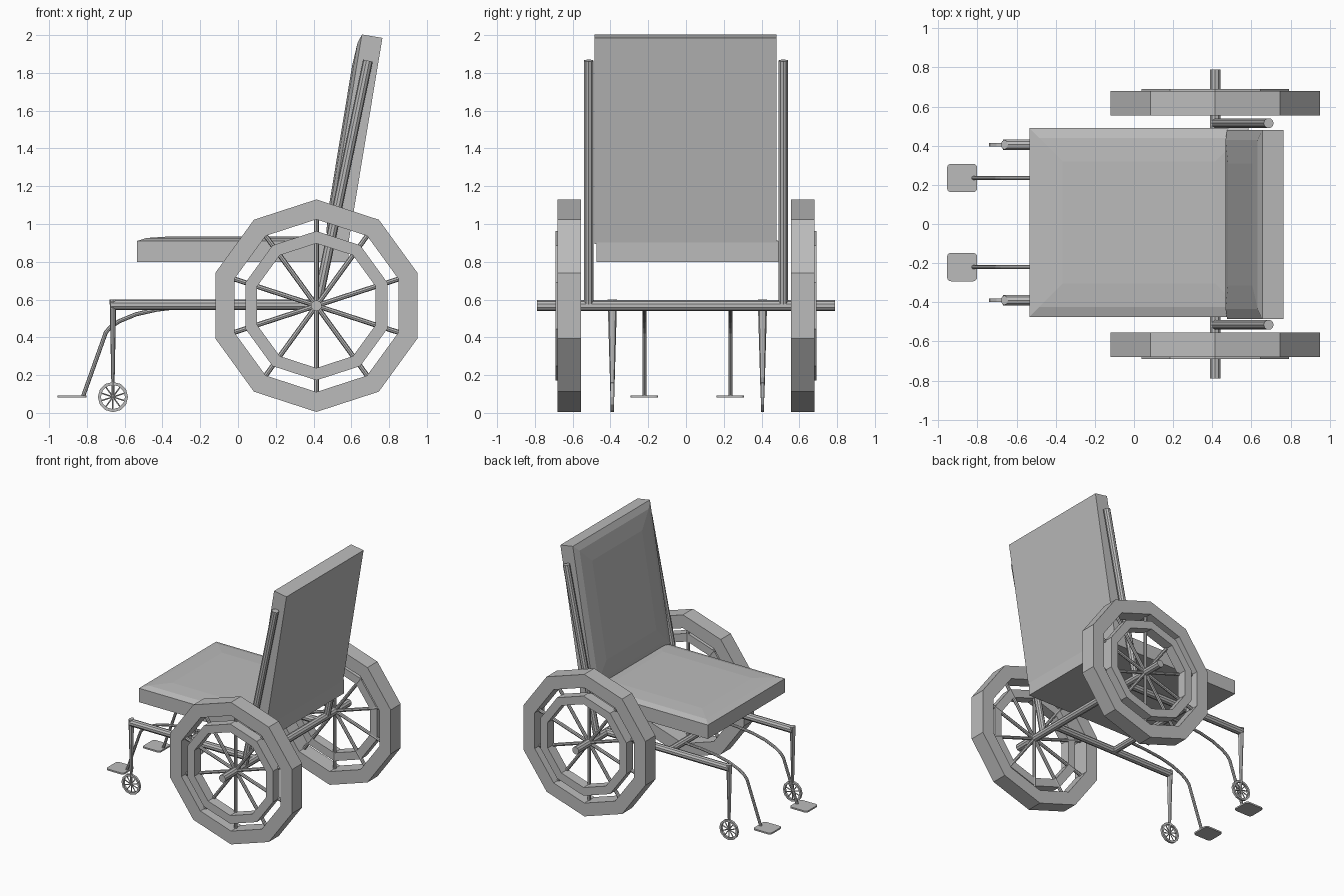
import bpy, bmesh, math
from mathutils import Vector, Matrix

if "Cube" in bpy.data.objects:
    bpy.data.objects.remove(bpy.data.objects["Cube"])

grey = bpy.data.materials.new("plain grey")
grey.diffuse_color = (0.5, 0.5, 0.5, 1)
grey.use_nodes = True
grey.node_tree.nodes["Principled BSDF"].inputs["Base Color"].default_value = grey.diffuse_color


def finish(name, bm):
    bmesh.ops.recalc_face_normals(bm, faces=bm.faces)
    me = bpy.data.meshes.new(name)
    bm.to_mesh(me)
    bm.free()
    me.materials.append(grey)
    ob = bpy.data.objects.new(name, me)
    bpy.context.collection.objects.link(ob)
    return ob


def rod(bm, a, b, r1, r2=None, sides=10, flat=1.0):
    a, b = Vector(a), Vector(b)
    d = b - a
    m = (Matrix.Translation((a + b) / 2)
         @ d.to_track_quat('Z', 'Y').to_matrix().to_4x4()
         @ Matrix.Diagonal((flat, 1, 1, 1)))
    bmesh.ops.create_cone(bm, cap_ends=True, segments=sides, radius1=r1,
                          radius2=r1 if r2 is None else r2,
                          depth=d.length, matrix=m)


def ring(bm, c, r_out, r_in, y0, y1, n):
    """Flat-sided ring around the y axis with a corner at the top."""
    loops = []
    for i in range(n):
        t = math.pi / 2 + 2 * math.pi * i / n
        loops.append([bm.verts.new((c[0] + r * math.cos(t), y, c[2] + r * math.sin(t)))
                      for r, y in ((r_out, y0), (r_out, y1), (r_in, y1), (r_in, y0))])
    for i in range(n):
        p, q = loops[i], loops[(i + 1) % n]
        for k in range(4):
            bm.faces.new((p[k], p[(k + 1) % 4], q[(k + 1) % 4], q[k]))


def spokes(bm, c, length, r, n, sides):
    for i in range(n):
        t = math.pi / 2 + 2 * math.pi * i / n
        e = Vector(c) + Vector((math.cos(t), 0, math.sin(t))) * length
        rod(bm, c, e, r, sides=sides)


def cushion(name, length, y0, y1, matrix):
    """Block with a softly crowned top face."""
    bm = bmesh.new()
    prev = None
    for inset, h in ((0, 0), (0, 0.11), (0.05, 0.126), (0.17, 0.134)):
        vs = [bm.verts.new(matrix @ Vector(p)) for p in (
            (inset, y0 + inset, h), (length - inset, y0 + inset, h),
            (length - inset, y1 - inset, h), (inset, y1 - inset, h))]
        if prev is None:
            bm.faces.new(vs)
        else:
            for k in range(4):
                j = (k + 1) % 4
                bm.faces.new((prev[k], prev[j], vs[j], vs[k]))
        prev = vs
    bm.faces.new(prev)
    return finish(name, bm)


# Seat and tilted backrest
cushion("seat", 1.12, -0.475, 0.49, Matrix.Translation((-0.535, 0, 0.80)))
a = math.radians(9.4)
s, c = math.sin(a), math.cos(a)
cushion("backrest", 1.105, -0.485, 0.48, Matrix((
    (s, 0, -c, 0.584), (0, 1, 0, 0), (c, 0, s, 0.895), (0, 0, 0, 1))))

AX, AZ = 0.415, 0.5675

# Axle and cross bar
bm = bmesh.new()
rod(bm, (AX, -0.79, AZ), (AX, 0.79, AZ), 0.029)
finish("axle", bm)
bm = bmesh.new()
rod(bm, (-0.14, -0.39, 0.572), (-0.14, 0.405, 0.572), 0.026)
finish("cross_bar", bm)

for side, sg, fy, py in (("left", -1, -0.39, -0.22), ("right", 1, 0.405, 0.235)):
    # Large wheel: tyre, hand rim, spokes
    bm = bmesh.new()
    ring(bm, (AX, 0, AZ), 0.5625, 0.457, sg * 0.555, sg * 0.68, 10)
    finish(side + "_tyre", bm)
    bm = bmesh.new()
    ring(bm, (AX, 0, AZ), 0.395, 0.33, sg * 0.61, sg * 0.69, 10)
    finish(side + "_hand_rim", bm)
    bm = bmesh.new()
    spokes(bm, (AX, sg * 0.62, AZ), 0.465, 0.013, 10, 8)
    finish(side + "_wheel_spokes", bm)

    # Back post
    bm = bmesh.new()
    rod(bm, (0.42, sg * 0.515, 0.58), (0.688, sg * 0.515, 1.865), 0.026)
    finish(side + "_back_post", bm)

    # Side rail
    bm = bmesh.new()
    rod(bm, (-0.67, fy, 0.572), (AX, fy, 0.572), 0.028)
    finish(side + "_side_rail", bm)

    # Caster fork and wheel
    bm = bmesh.new()
    rod(bm, (-0.662, fy, 0.08), (-0.662, fy, 0.60), 0.010, 0.025, 8, 0.7)
    finish(side + "_caster_fork", bm)
    bm = bmesh.new()
    ring(bm, (-0.662, 0, 0.084), 0.08, 0.064, fy - 0.009, fy + 0.009, 12)
    spokes(bm, (-0.662, fy, 0.084), 0.068, 0.004, 10, 5)
    finish(side + "_caster_wheel", bm)

    # Footrest tube
    cu = bpy.data.curves.new("path", 'CURVE')
    cu.dimensions = '3D'
    cu.bevel_depth = 0.011
    cu.bevel_resolution = 2
    cu.use_fill_caps = True
    pts = ((-0.82, 0.088), (-0.70, 0.425), (-0.675, 0.455), (-0.63, 0.485),
           (-0.54, 0.522), (-0.43, 0.547), (-0.30, 0.562), (-0.14, 0.572))
    sp = cu.splines.new('POLY')
    sp.use_smooth = False
    sp.points.add(len(pts) - 1)
    for p, (x, z) in zip(sp.points, pts):
        p.co = (x, py, z, 1)
    tmp = bpy.data.objects.new("path", cu)
    me = bpy.data.meshes.new_from_object(tmp)
    bpy.data.objects.remove(tmp)
    me.materials.clear()
    me.materials.append(grey)
    ob = bpy.data.objects.new(side + "_footrest_tube", me)
    bpy.context.collection.objects.link(ob)

    # Footplate with rounded corners
    bm = bmesh.new()
    bmesh.ops.create_cube(bm, size=1, matrix=Matrix.Translation((-0.878, py, 0.087))
                          @ Matrix.Diagonal((0.154, 0.145, 0.012, 1)))
    corners = [e for e in bm.edges
               if abs(e.verts[0].co.z - e.verts[1].co.z) > 0.005]
    bmesh.ops.bevel(bm, geom=corners, offset=0.02, segments=3, profile=0.5,
                    affect='EDGES')
    finish(side + "_footplate", bm)
